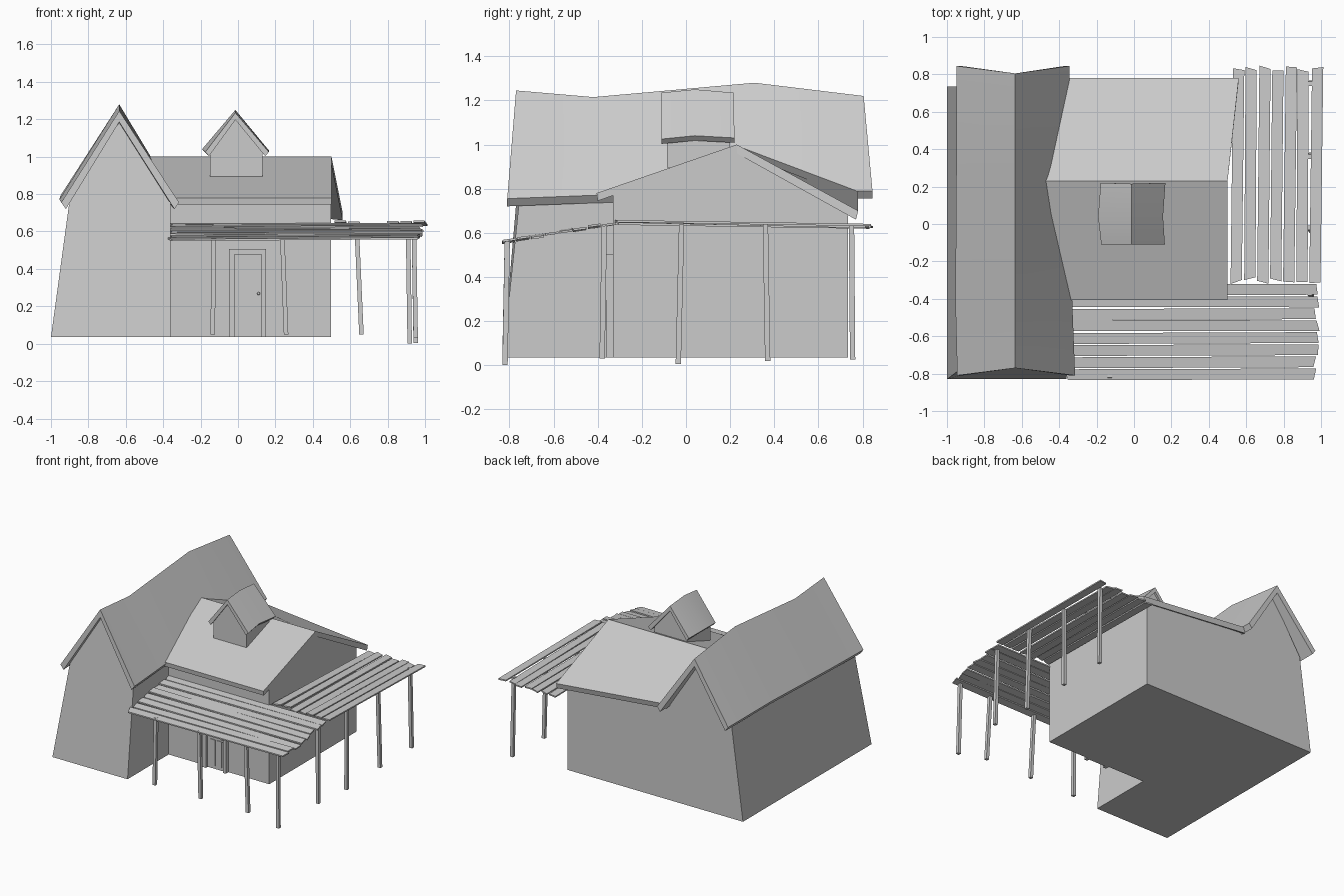
import bpy, bmesh, random
from mathutils import Vector

random.seed(4)
if "Cube" in bpy.data.objects:
    bpy.data.objects.remove(bpy.data.objects["Cube"], do_unlink=True)


def add_loft(bm, sections):
    """Join matching point rings into one closed solid."""
    rings = [[bm.verts.new(p) for p in ring] for ring in sections]
    n = len(rings[0])
    for a, b in zip(rings, rings[1:]):
        for i in range(n):
            j = (i + 1) % n
            bm.faces.new((a[i], a[j], b[j], b[i]))
    bm.faces.new(rings[0][::-1])
    bm.faces.new(rings[-1])


def add_box(bm, lo, hi):
    ring = [(lo[0], lo[1]), (hi[0], lo[1]), (hi[0], hi[1]), (lo[0], hi[1])]
    add_loft(bm, [[(x, y, z) for x, y in ring] for z in (lo[2], hi[2])])


def finish(name, bm, smooth=False):
    bmesh.ops.recalc_face_normals(bm, faces=bm.faces)
    mesh = bpy.data.meshes.new(name)
    bm.to_mesh(mesh)
    bm.free()
    obj = bpy.data.objects.new(name, mesh)
    bpy.context.collection.objects.link(obj)
    if smooth:
        bpy.ops.object.select_all(action='DESELECT')
        obj.select_set(True)
        bpy.context.view_layer.objects.active = obj
        bpy.ops.object.shade_smooth_by_angle(angle=0.5)
    return obj


def solid(name, sections, smooth=False):
    bm = bmesh.new()
    add_loft(bm, sections)
    return finish(name, bm, smooth)


def gable_roof(name, stations, ridge_x, drop, inset, lip):
    """Bent chevron slab; station = ridge y, eave y, ridge z, eave z, left x, right x."""
    rings = []
    for ry, ey, rz, ez, xl, xr in stations:
        rings.append([(xl, ey, ez), (ridge_x, ry, rz), (xr, ey, ez),
                      (xr - inset, ey, ez - lip), (ridge_x, ry, rz - drop),
                      (xl + inset, ey, ez - lip)])
    return solid(name, rings, True)


# Tall wing with a leaning outer wall and front
def tall_section(y_base, y_eave, y_peak):
    return [(-1, y_base, .035), (-.36, y_base, .035), (-.36, y_eave, .75),
            (-.635, y_peak, 1.19), (-.9, y_eave, .77)]


solid("tall_wing_walls", [tall_section(-.83, -.755, -.73), tall_section(.735, .735, .735)])
gable_roof("tall_wing_roof", [
    (-.77, -.81, 1.245, .755, -.945, -.315),
    (-.42, -.42, 1.215, .77, -.955, -.33),
    (.31, .31, 1.28, .79, -.95, -.34),
    (.805, .845, 1.22, .79, -.95, -.345)], -.635, .06, .025, .035)


# Low side wing
def low_section(x, back_z):
    return [(x, -.33, .035), (x, .735, .035), (x, .735, back_z), (x, .23, .97), (x, -.33, .785)]


solid("side_wing_walls", [low_section(-.4, .77), low_section(.497, .69)])
solid("side_wing_front_roof", [
    [(x, -.405, .78), (r, .23, 1.0), (r, .23, .96), (x, -.4, .745)]
    for x, r in ((-.36, -.52), (.5, .5))])
solid("side_wing_back_roof", [
    [(r, .23, 1.0), (x, .78, z), (x, .77, z - .04), (r, .23, .96)]
    for r, x, z in ((-.52, -.37, .79), (.5, .56, .70))])

# Dormer
solid("dormer_walls", [
    [(-.15, y, .895), (.13, y, .895), (.13, y, 1.06), (-.012, y, 1.22), (-.15, y, 1.06)]
    for y in (-.085, .2)])
gable_roof("dormer_roof", [
    (-.11, -.11, 1.235, 1.025, -.175, .165),
    (.04, .04, 1.25, 1.04, -.192, .155),
    (.215, .22, 1.235, 1.03, -.178, .168)], -.014, .038, .02, .022)


# Uneven porch boards
def jitter(amount):
    return random.uniform(-amount, amount)


def add_board(bm, start, end, across, thickness=.01):
    rings = []
    for p in (start, end):
        shift = Vector((jitter(.004), jitter(.004), jitter(.007)))
        skew = (end - start).normalized() * jitter(.012)
        a = p + shift - across - skew
        b = p + shift + across + skew
        up = Vector((0, 0, thickness))
        rings.append([a, b, b + up, a + up])
    add_loft(bm, rings)


bm = bmesh.new()
for i in range(8):
    t = i / 7
    y, z = -.805 + t * .455, .558 + t * .078
    add_board(bm, Vector((-.36, y, z)), Vector((.975 + jitter(.012), y, z)),
              Vector((0, .029, .004)))
finish("front_porch_boards", bm)

bm = bmesh.new()
for i in range(7):
    x = .55 + i * .07
    add_board(bm, Vector((x, -.305 + jitter(.01), .642)),
              Vector((x + .008, .825 + jitter(.015), .625)), Vector((.03, 0, 0)))
finish("side_porch_boards", bm)


# Leaning porch posts
def add_post(bm, foot, head, r=.012):
    add_loft(bm, [[(x - r, y - r, z), (x + r, y - r, z), (x + r, y + r, z), (x - r, y + r, z)]
                  for x, y, z in (foot, head)])


bm = bmesh.new()
for foot_x, head_x, foot_z in ((-.135, -.13, .05), (.257, .237, .05), (.66, .637, .05), (.918, .91, 0)):
    add_post(bm, (foot_x, -.82, foot_z), (head_x, -.81, .565))
for foot_y, head_y, foot_z in ((-.38, -.37, .03), (-.035, -.02, .005), (.37, .36, .02), (.755, .75, .025)):
    add_post(bm, (.95, foot_y, foot_z), (.94, head_y, .638))
finish("porch_posts", bm)

# Door with frame, raised panels and knob
bm = bmesh.new()
add_box(bm, (-.047, -.362, .035), (-.02, -.32, .505))
add_box(bm, (.125, -.362, .035), (.15, -.32, .505))
add_box(bm, (-.02, -.362, .478), (.125, -.32, .505))
finish("door_frame", bm)
bm = bmesh.new()
add_box(bm, (-.02, -.34, .035), (.125, -.32, .478))
finish("door", bm)
bm = bmesh.new()
for x in (.002, .058):
    for low, high in ((.06, .26), (.29, .45)):
        add_box(bm, (x, -.346, low), (x + .043, -.335, high))
finish("door_panels", bm)
bpy.ops.mesh.primitive_uv_sphere_add(segments=12, ring_count=8, radius=.008, location=(.11, -.35, .268))
bpy.context.object.name = "door_knob"
bpy.ops.object.shade_smooth()
